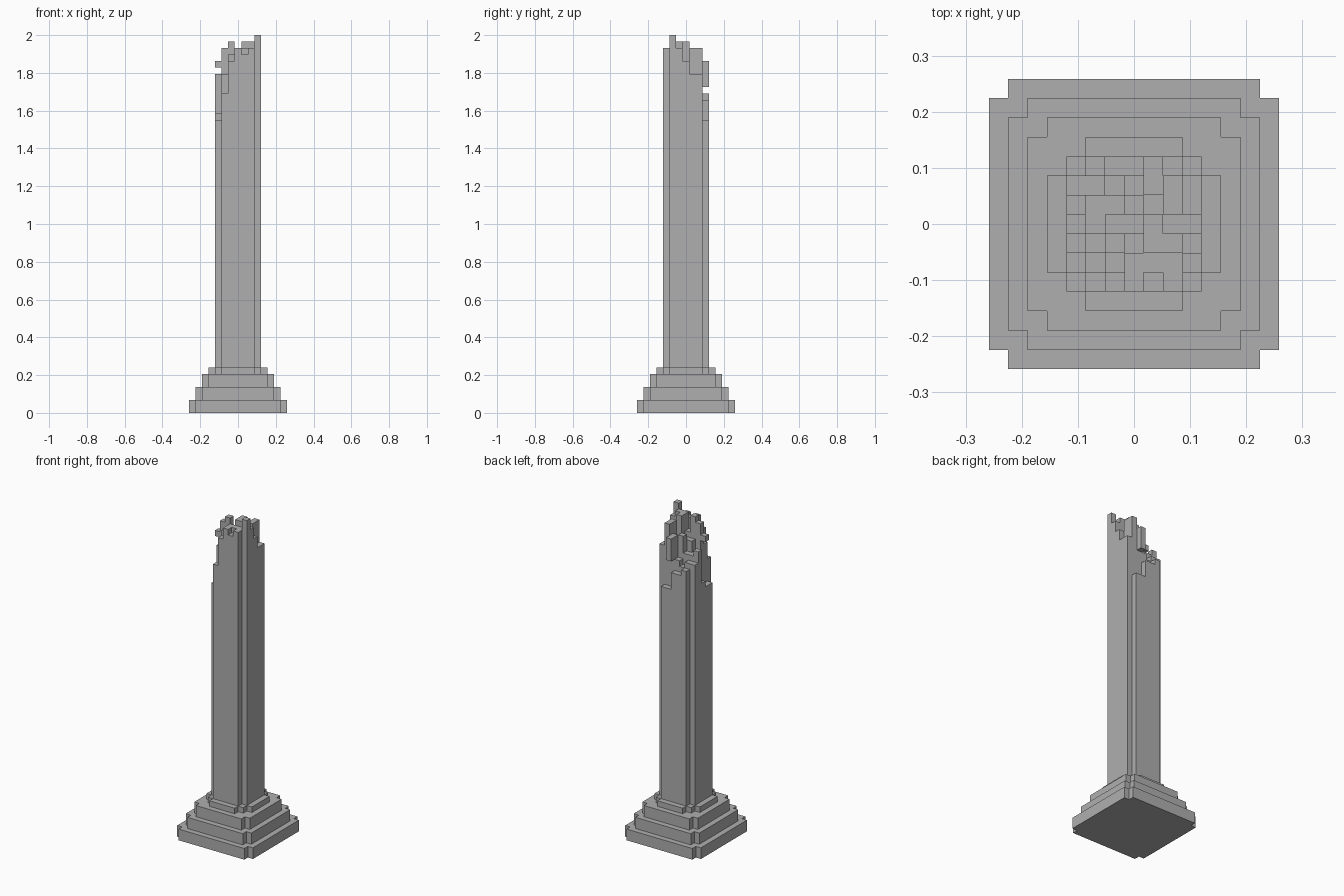
import bpy
import bmesh
from mathutils import Vector

cube = bpy.data.objects.get("Cube")
if cube:
    bpy.data.objects.remove(cube, do_unlink=True)

UNIT = 2 / 58  # edge length of one stone block

stone = bpy.data.materials.new("grey_stone")
stone.use_nodes = True
GREY = (0.43, 0.43, 0.43, 1)
stone.diffuse_color = GREY
stone.node_tree.nodes["Principled BSDF"].inputs["Base Color"].default_value = GREY


def finish(name, bm):
    bmesh.ops.recalc_face_normals(bm, faces=bm.faces[:])
    mesh = bpy.data.meshes.new(name)
    bm.to_mesh(mesh)
    bm.free()
    mesh.materials.append(stone)
    obj = bpy.data.objects.new(name, mesh)
    bpy.context.collection.objects.link(obj)
    return obj


def stepped_prism(name, half, steps, bottom, top):
    """Square prism whose corners are cut back in block-sized steps."""
    corner = []
    for i in range(steps + 1):
        corner.append((half - i, half - steps + i))
        if i < steps:
            corner.append((half - i - 1, half - steps + i))
    # Corner path runs from the +x side to the +y side
    path = []
    for i in range(steps):
        path += [(half - i, half - steps + i), (half - i - 1, half - steps + i)]
    path.append((half - steps, half))
    outline = []
    for turn in range(4):
        outline += path
        path = [(-y, x) for x, y in path]
    bm = bmesh.new()
    base = bm.faces.new([bm.verts.new((x * UNIT, y * UNIT, bottom * UNIT)) for x, y in outline])
    new = bmesh.ops.extrude_face_region(bm, geom=[base], use_keep_orig=True)["geom"]
    verts = [v for v in new if isinstance(v, bmesh.types.BMVert)]
    bmesh.ops.translate(bm, verts=verts, vec=(0, 0, (top - bottom) * UNIT))
    return finish(name, bm)


# Stepped pedestal and square shaft
stepped_prism("plinth_bottom", 7.5, 1, 0, 2)
stepped_prism("plinth_middle", 6.5, 1, 2, 4)
stepped_prism("plinth_top", 5.5, 1, 4, 6)
stepped_prism("shaft_collar", 4.5, 2, 6, 7)
SHAFT_TOP = 45
stepped_prism("shaft", 3.5, 1, 7, SHAFT_TOP)

# Broken crown: blocks above the shaft, rows front to back, columns -x to +x
CROWN = [
    [0, 4, 9, 11, 10, 11, 0],
    [0, 7, 10, 11, 11, 11, 13],
    [0, 11, 12, 9, 12, 12, 11],
    [1, 6, 8, 8, 12, 9, 9],
    [7, 6, 6, 9, 8, 11, 7],
    [5, 5, 4, 5, 9, 11, 7],
    [0, 4, 3, 3, 0, 0, 0],
]
cells = {(col - 3, row - 3, level)
         for row, heights in enumerate(CROWN)
         for col, height in enumerate(heights)
         for level in range(height)}
# Overhanging blocks left on the back and the -x side
cells |= {(1, 3, level) for level in range(5, 9)}
cells.add((-3, -1, 8))


def block_surface(name, cells, floor):
    """Outer faces of a set of unit blocks."""
    bm = bmesh.new()
    for cell in cells:
        centre = Vector(cell) + Vector((0, 0, floor + 0.5))
        for axis in range(3):
            for sign in (-1, 1):
                normal = Vector((0, 0, 0))
                normal[axis] = sign
                if tuple(int(a + b) for a, b in zip(cell, normal)) in cells:
                    continue
                u = Vector((0, 0, 0))
                u[(axis + 1) % 3] = 0.5
                v = normal.cross(u)
                middle = centre + normal / 2
                ring = [middle + u + v, middle - u + v, middle - u - v, middle + u - v]
                bm.faces.new([bm.verts.new(p * UNIT) for p in ring])
    bmesh.ops.remove_doubles(bm, verts=bm.verts[:], dist=UNIT / 100)
    bmesh.ops.dissolve_limit(bm, angle_limit=0.01, verts=bm.verts[:], edges=bm.edges[:])
    return finish(name, bm)


block_surface("broken_crown", cells, SHAFT_TOP)
